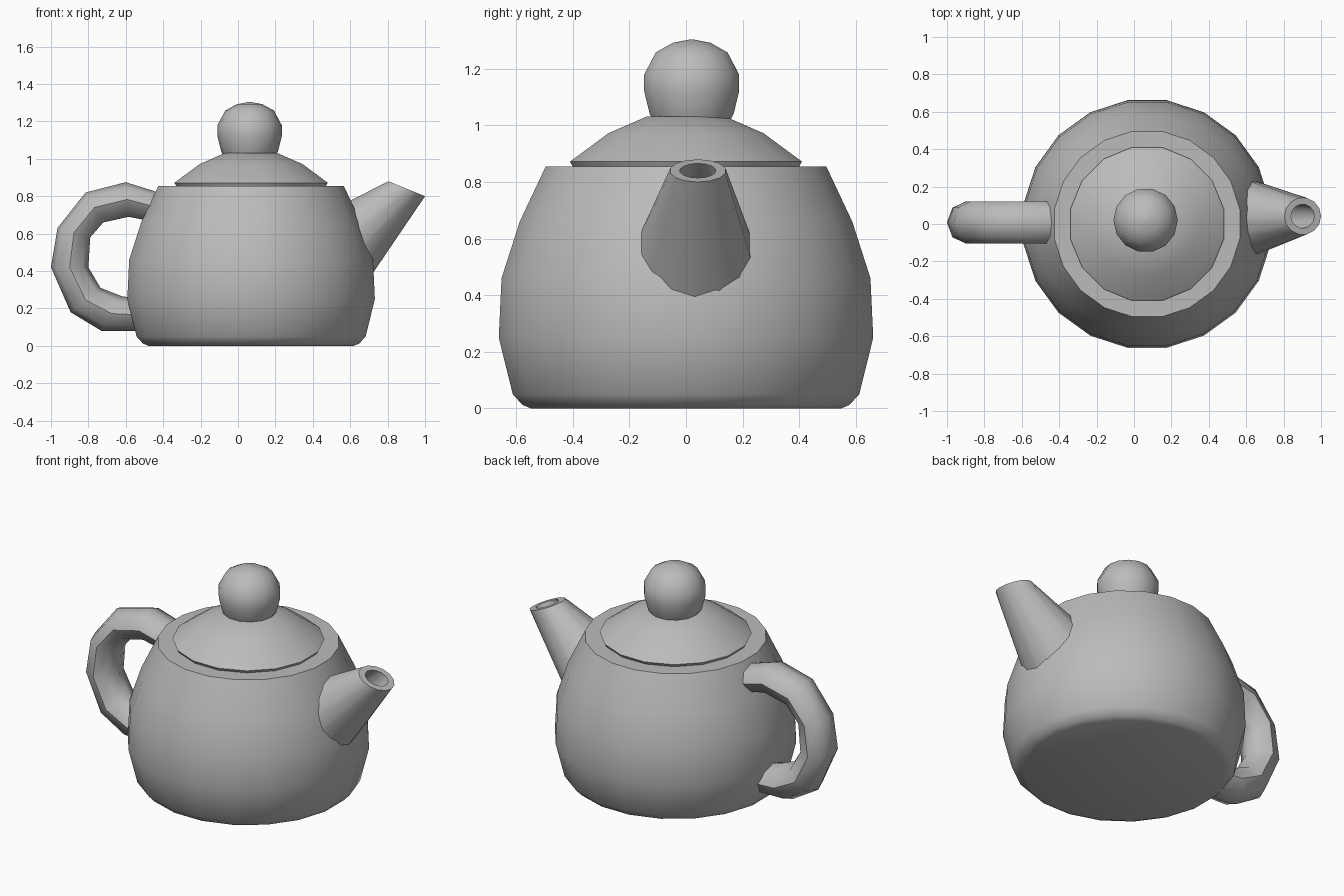
import bpy, bmesh, math
from mathutils import Vector

cube = bpy.data.objects.get("Cube")
if cube:
    bpy.data.objects.remove(cube, do_unlink=True)

grey = bpy.data.materials.new("clay grey")
grey.use_nodes = True
grey.diffuse_color = (0.5, 0.5, 0.5, 1)
grey.node_tree.nodes["Principled BSDF"].inputs["Base Color"].default_value = (0.5, 0.5, 0.5, 1)


def ring(centre, u, v, sides, turn=0.0):
    """Points of an ellipse spanned by the half axes u and v."""
    angles = [math.radians(turn) + math.tau * i / sides for i in range(sides)]
    return [Vector(centre) + Vector(u) * math.cos(a) + Vector(v) * math.sin(a) for a in angles]


def loft(name, rings):
    """Skin a run of rings, cap both ends and shade smooth."""
    bm = bmesh.new()
    loops = [[bm.verts.new(p) for p in r] for r in rings]
    n = len(loops[0])
    for a, b in zip(loops, loops[1:]):
        for i in range(n):
            j = (i + 1) % n
            bm.faces.new((a[i], a[j], b[j], b[i]))
    bm.faces.new(loops[0][::-1])
    bm.faces.new(loops[-1])
    bmesh.ops.recalc_face_normals(bm, faces=bm.faces)
    mesh = bpy.data.meshes.new(name)
    bm.to_mesh(mesh)
    bm.free()
    mesh.materials.append(grey)
    obj = bpy.data.objects.new(name, mesh)
    bpy.context.collection.objects.link(obj)
    bpy.ops.object.select_all(action='DESELECT')
    obj.select_set(True)
    bpy.context.view_layer.objects.active = obj
    bpy.ops.object.shade_smooth_by_angle(angle=math.radians(46))
    return obj


def lathe(name, x, y, profile, sides, turn=0.0):
    """Turn a (radius, height) profile about a vertical axis."""
    return loft(name, [ring((x, y, z), (r, 0, 0), (0, r, 0), sides, turn) for r, z in profile])


# Turned parts
lathe("body", 0.07, 0, [(0.555, 0), (0.585, 0.012), (0.62, 0.05), (0.67, 0.25),
                        (0.66, 0.46), (0.595, 0.66), (0.502, 0.855)], 20, 9)
lathe("lid", 0.07, 0, [(0.405, 0.85), (0.418, 0.872), (0.28, 0.972), (0.14, 1.032)], 16, 11.25)
lathe("knob", 0.062, 0.02, [(0.13, 1.0), (0.152, 1.04), (0.172, 1.12), (0.172, 1.18),
                            (0.13, 1.258), (0.068, 1.292), (0.005, 1.304)], 14)

# Spout: wide buried base, slanted mouth, then the bore going back down
tip = Vector((0.902, 0.042, 0.84))
base = Vector((0.535, 0.028, 0.47))
mouth = Vector((0.098, 0, -0.04))
bore = tip.lerp(base, 0.6)
loft("spout", [
    ring(base, (0.085, 0, -0.23), (0, 0.24, 0), 14),
    ring(tip, mouth, (0, 0.1, 0), 14),
    ring(tip, mouth * 0.64, (0, 0.064, 0), 14),
    ring(bore, (0.07, 0, -0.08), (0, 0.1, 0), 14),
])

# Handle: each section runs from an outer to an inner edge point in x and z
sections = [
    ((-0.36, 0.80), (-0.38, 0.65)),
    ((-0.60, 0.875), (-0.585, 0.69)),
    ((-0.815, 0.82), (-0.72, 0.66)),
    ((-0.965, 0.63), (-0.79, 0.58)),
    ((-1.0, 0.42), (-0.80, 0.42)),
    ((-0.895, 0.18), (-0.735, 0.31)),
    ((-0.73, 0.08), (-0.62, 0.265)),
    ((-0.50, 0.08), (-0.50, 0.25)),
]
handle_rings = []
for outer, inner in sections:
    a = Vector((outer[0], 0.008, outer[1]))
    b = Vector((inner[0], 0.008, inner[1]))
    handle_rings.append(ring((a + b) / 2, (a - b) / 2, (0, 0.112, 0), 8))
loft("handle", handle_rings)
